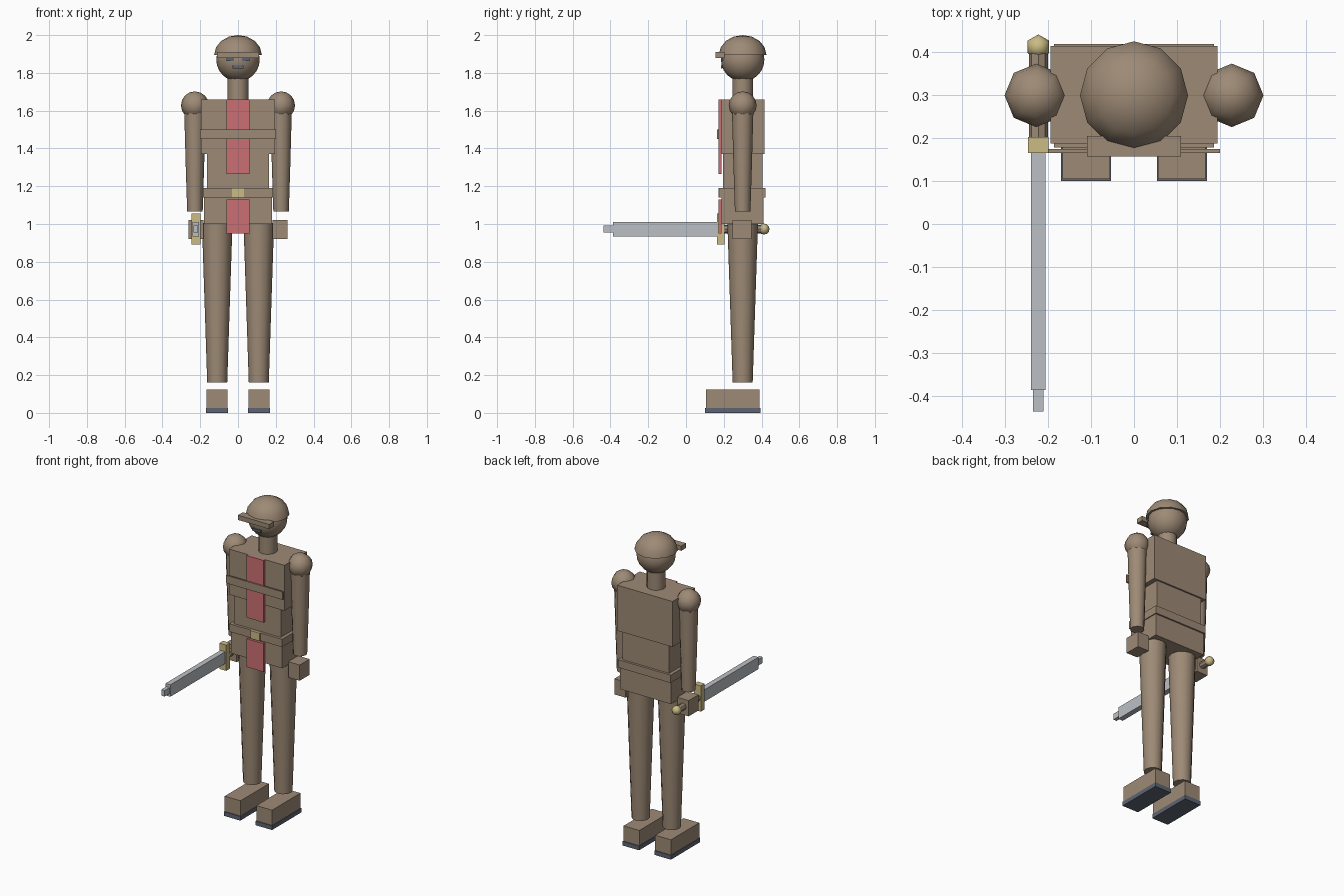
import bpy, bmesh, math
from mathutils import Matrix, Vector

if "Cube" in bpy.data.objects:
    bpy.data.objects.remove(bpy.data.objects["Cube"], do_unlink=True)


def material(name, rgb):
    m = bpy.data.materials.new(name)
    m.use_nodes = True
    col = (*rgb, 1)
    m.diffuse_color = col
    m.node_tree.nodes["Principled BSDF"].inputs["Base Color"].default_value = col
    return m


TAN = material("tan", (0.34, 0.255, 0.18))
RED = material("red", (0.6, 0.16, 0.17))
GOLD = material("gold", (0.6, 0.5, 0.23))
STEEL = material("steel", (0.5, 0.52, 0.55))
DARK = material("dark_slate", (0.11, 0.13, 0.17))

CY = 0.3  # body centre line in depth


def finish(bm, name, mat, angle=None):
    mesh = bpy.data.meshes.new(name)
    bm.to_mesh(mesh)
    bm.free()
    mesh.materials.append(mat)
    ob = bpy.data.objects.new(name, mesh)
    bpy.context.collection.objects.link(ob)
    if angle:
        bpy.ops.object.select_all(action='DESELECT')
        ob.select_set(True)
        bpy.context.view_layer.objects.active = ob
        bpy.ops.object.shade_smooth_by_angle(angle=math.radians(angle))
    return ob


def box(name, mat, x, y, z):
    """Box from (low, high) ranges on each axis."""
    lo, hi = zip(x, y, z)
    lo, hi = Vector(lo), Vector(hi)
    bm = bmesh.new()
    bmesh.ops.create_cube(bm, size=1)
    bmesh.ops.scale(bm, vec=hi - lo, verts=bm.verts)
    bmesh.ops.translate(bm, vec=(lo + hi) / 2, verts=bm.verts)
    return finish(bm, name, mat)


def tube(name, mat, start, end, r1, r2, sides=12):
    """Tapered cylinder between two points."""
    a, b = Vector(start), Vector(end)
    bm = bmesh.new()
    bmesh.ops.create_cone(bm, cap_ends=True, segments=sides, radius1=r1, radius2=r2, depth=(b - a).length)
    turn = (b - a).to_track_quat('Z', 'Y').to_matrix().to_4x4()
    bmesh.ops.transform(bm, matrix=Matrix.Translation((a + b) / 2) @ turn, verts=bm.verts)
    return finish(bm, name, mat, 40)


def ball(name, mat, centre, r, segs, rings, height=None, dome=False):
    bm = bmesh.new()
    bmesh.ops.create_uvsphere(bm, u_segments=segs, v_segments=rings, radius=r)
    if dome:  # keep the upper half and close the rim
        geom = bm.verts[:] + bm.edges[:] + bm.faces[:]
        bmesh.ops.bisect_plane(bm, geom=geom, plane_co=(0, 0, 0), plane_no=(0, 0, 1),
                               dist=1e-5, clear_inner=True)
        bmesh.ops.holes_fill(bm, edges=[e for e in bm.edges if e.is_boundary])
    bmesh.ops.scale(bm, vec=(1, 1, (height or r) / r), verts=bm.verts)
    bmesh.ops.translate(bm, vec=centre, verts=bm.verts)
    return finish(bm, name, mat, 65)


def sym(w):
    return (-w, w)


# Head, helmet and face
ball("head", TAN, (0, CY, 1.87), 0.115, 16, 12)
ball("helmet", TAN, (0, CY, 1.895), 0.126, 12, 8, height=0.105, dome=True)
box("visor", TAN, sym(0.11), (0.157, 0.205), (1.88, 1.91))
box("mouth", DARK, sym(0.03), (0.185, 0.194), (1.823, 1.838))
tube("neck", TAN, (0, CY, 1.64), (0, CY, 1.78), 0.055, 0.055)

# Torso
box("chest", TAN, sym(0.195), (0.188, 0.415), (1.37, 1.66))
box("abdomen", TAN, sym(0.165), (0.195, 0.405), (1.18, 1.38))
box("pelvis", TAN, sym(0.18), (0.188, 0.41), (1.0, 1.16))
box("belt", TAN, sym(0.186), (0.178, 0.42), (1.14, 1.19))
box("chest_strap", TAN, sym(0.2), (0.165, 0.175), (1.45, 1.5))
box("belt_buckle", GOLD, sym(0.033), (0.171, 0.18), (1.14, 1.19))
box("upper_tabard", RED, sym(0.06), (0.173, 0.188), (1.265, 1.66))
box("lower_tabard", RED, sym(0.06), (0.173, 0.188), (0.95, 1.13))

# Limbs on both sides
for side, s in (("left", 1), ("right", -1)):
    def span(a, b):
        return tuple(sorted((s * a, s * b)))

    ax, lx = s * 0.228, s * 0.11
    box(side + "_eye", DARK, span(0.02, 0.062), (0.186, 0.195), (1.864, 1.88))
    ball(side + "_shoulder", TAN, (ax, CY, 1.628), 0.074, 8, 8)
    tube(side + "_upper_arm", TAN, (ax, CY, 1.315), (ax, CY, 1.61), 0.049, 0.057)
    tube(side + "_forearm", TAN, (ax, CY, 1.065), (ax, CY, 1.315), 0.041, 0.049)
    box(side + "_hand", TAN, span(0.182, 0.262), (0.247, 0.347), (0.92, 1.02))
    tube(side + "_thigh", TAN, (lx, CY, 0.585), (lx, CY, 1.005), 0.067, 0.081)
    tube(side + "_shin", TAN, (lx, CY, 0.16), (lx, CY, 0.585), 0.053, 0.067)
    box(side + "_boot", TAN, span(0.056, 0.167), (0.105, 0.39), (0.025, 0.124))
    box(side + "_sole", DARK, span(0.054, 0.17), (0.1, 0.395), (0, 0.027))

# Sword held in the right hand, pointing forward
SX, SZ = -0.223, 0.973


def sword_box(name, mat, half_w, y, half_h):
    box(name, mat, (SX - half_w, SX + half_w), y, (SZ - half_h, SZ + half_h))


sword_box("sword_blade", STEEL, 0.017, (-0.387, 0.168), 0.038)
sword_box("sword_tip", STEEL, 0.012, (-0.437, -0.387), 0.019)
sword_box("sword_guard", GOLD, 0.024, (0.165, 0.203), 0.082)
tube("sword_grip", TAN, (SX, 0.2, SZ), (SX, 0.405, SZ), 0.022, 0.022, 8)
ball("sword_pommel", GOLD, (SX, 0.413, SZ), 0.029, 6, 6)
